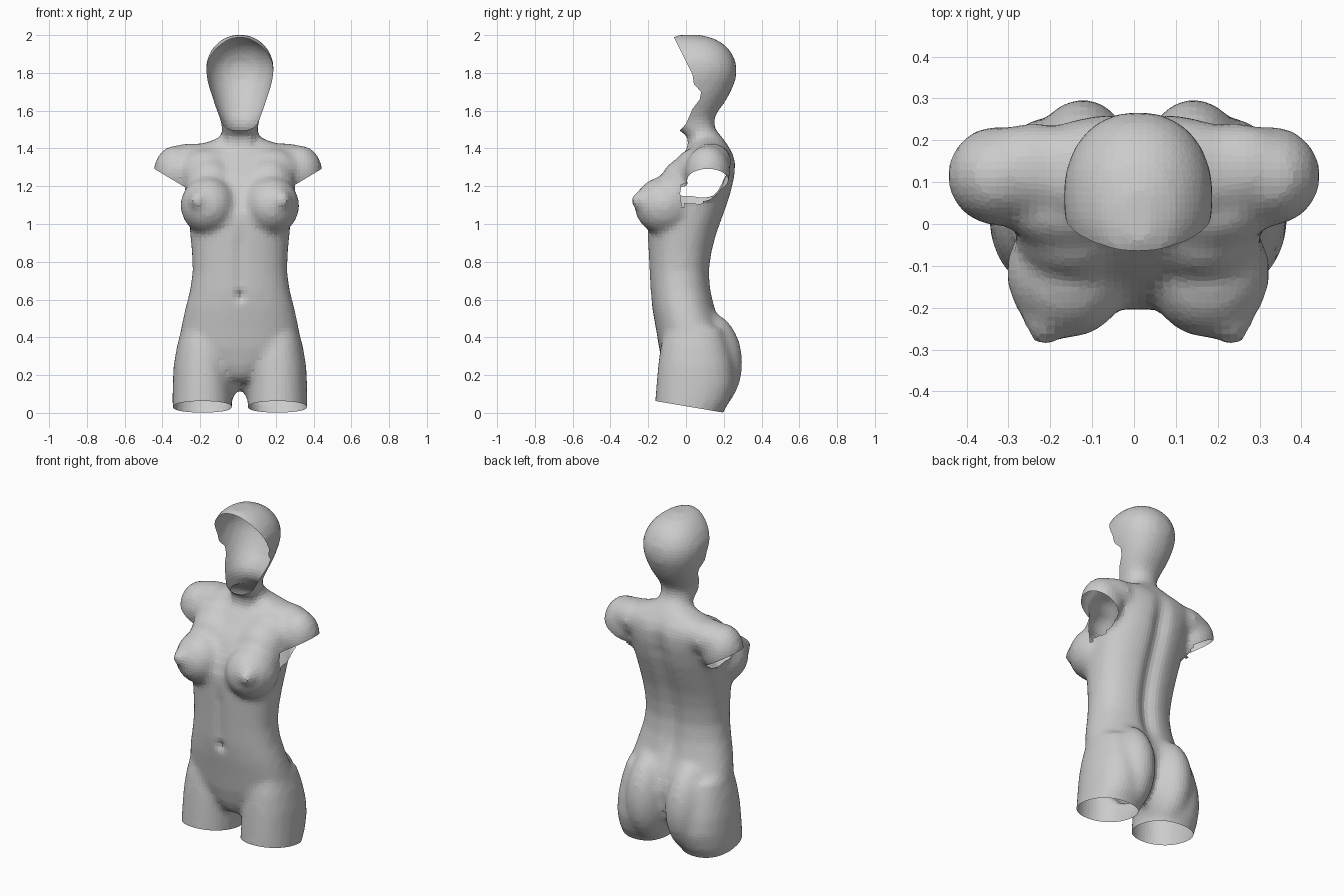
import bpy, bmesh
from math import sin, cos, pi, exp, radians
from mathutils import Matrix, Vector

if "Cube" in bpy.data.objects:
    bpy.data.objects.remove(bpy.data.objects["Cube"])

CX = 0.01          # body axis
bm = bmesh.new()


def loft(rings, cx=CX, power=2.0, n=40):
    """Closed loft of rings (z, half width, y front, y back)."""
    loops = []
    for z, w, yf, yb in rings:
        loop = []
        for i in range(n):
            c, s = cos(2 * pi * i / n), sin(2 * pi * i / n)
            px = abs(c) ** (2 / power) * (1 if c > 0 else -1)
            py = abs(s) ** (2 / power) * (1 if s > 0 else -1)
            loop.append(bm.verts.new((cx + w * px, (yf + yb) / 2 + (yb - yf) / 2 * py, z)))
        loops.append(loop)
    for a, b in zip(loops, loops[1:]):
        for i in range(n):
            j = (i + 1) % n
            bm.faces.new((a[i], a[j], b[j], b[i]))
    bm.faces.new(loops[0][::-1])
    bm.faces.new(loops[-1])


def ball(loc, size, rot=None):
    m = Matrix.Translation(loc) @ (rot or Matrix()) @ Matrix.Diagonal((*size, 1))
    bmesh.ops.create_uvsphere(bm, u_segments=32, v_segments=20, radius=1, matrix=m)


# Torso
loft([(.165, .05, -.07, .12), (.2, .1, -.1, .17), (.25, .2, -.12, .2), (.34, .315, -.142, .215),
      (.45, .312, -.16, .195), (.55, .29, -.178, .158), (.65, .264, -.19, .135), (.75, .25, -.195, .128),
      (.85, .254, -.2, .142), (.95, .264, -.205, .168), (1.05, .272, -.205, .205), (1.15, .275, -.17, .24),
      (1.25, .28, -.115, .263), (1.33, .3, -.05, .265), (1.38, .3, -.01, .248), (1.41, .26, .025, .225),
      (1.435, .17, .03, .21), (1.46, .1, .03, .19)], power=2.3)

# Neck and head
loft([(1.33, .14, .0, .24), (1.40, .13, .015, .225), (1.45, .103, .015, .198), (1.475, .096, .0, .178),
      (1.49, .095, -.035, .165), (1.52, .097, -.06, .15), (1.56, .106, -.09, .15), (1.6, .122, -.11, .172),
      (1.65, .14, -.125, .21), (1.7, .157, -.13, .237), (1.76, .172, -.14, .262), (1.81, .18, -.14, .27),
      (1.86, .177, -.14, .263), (1.91, .158, -.125, .24), (1.95, .128, -.105, .205), (1.98, .09, -.085, .155),
      (2.0, .04, -.05, .09)], power=2.2)

for s in (-1, 1):
    # Thighs and buttocks
    loft([(-.1, .15, -.16, .16), (0, .156, -.163, .195), (.06, .158, -.163, .232), (.15, .157, -.157, .258),
          (.25, .152, -.148, .25), (.35, .135, -.135, .225), (.45, .11, -.11, .19)],
         cx=CX + s * .199, power=2.2)
    ball((CX + s * .133, .1, .265), (.134, .2, .275))
    # Breasts with nipples
    ball((CX + s * .168, -.115, 1.098), (.147, .158, .153))
    ball((CX + s * .155, -.01, 1.19), (.14, .132, .16))
    ball((CX + s * .215, -.235, 1.125), (.058, .05, .055))
    ball((CX + s * .228, -.278, 1.125), (.028, .018, .028))
    # Chest to shoulder, deltoid, shoulder blade
    ball((CX + s * .17, .04, 1.28), (.15, .105, .12))
    ball((s * .325, .115, 1.275), (.122, .12, .143))
    ball((s * .24, .13, 1.33), (.16, .112, .098))
    # Neck cords
    ball((CX + s * .04, .028, 1.43), (.018, .025, .07), Matrix.Rotation(s * radians(22), 4, 'Y'))

# Fuse all parts into one skin
mesh = bpy.data.meshes.new("torso")
bm.to_mesh(mesh)
bm.free()
body = bpy.data.objects.new("mannequin_torso", mesh)
bpy.context.collection.objects.link(body)
rm = body.modifiers.new("fuse", 'REMESH')
rm.mode = 'VOXEL'
rm.voxel_size = .02
sm = body.modifiers.new("soften", 'SMOOTH')
sm.factor = .5
sm.iterations = 8
bm = bmesh.new()
bm.from_object(body, bpy.context.evaluated_depsgraph_get())
body.modifiers.clear()


def fade(z, a, b, soft):
    return max(0, min(1, (z - a) / soft, (b - z) / soft))


# Spine furrow, belly line, navel
for v in bm.verts:
    x, y, z = v.co.x - CX, v.co.y, v.co.z
    if y > .08:
        v.co.y -= .03 * exp(-(x / .05) ** 2) * fade(z, .4, 1.42, .2)
    if y < -.08:
        v.co.y += .01 * exp(-(x / .03) ** 2) * fade(z, .6, 1.0, .1)
        v.co.y += .02 * exp(-(x / .025) ** 2 - ((z - .62) / .03) ** 2)


def cut(co, no, region, drop=None):
    """Slice the faces inside a region, then remove those that drop() picks."""
    co, no = Vector(co), Vector(no).normalized()
    faces = [f for f in bm.faces if region(f.calc_center_median())]
    geom = set(faces) | {e for f in faces for e in f.edges} | {v for f in faces for v in f.verts}
    bmesh.ops.bisect_plane(bm, geom=list(geom), plane_co=co, plane_no=no)
    if drop:
        gone = [f for f in bm.faces if drop(f.calc_center_median())
                and (f.calc_center_median() - co).dot(no) > 0]
        bmesh.ops.delete(bm, geom=gone, context='FACES')


# Open thigh ends
low = lambda c: c.z < .2
cut((0, .19, .003), (0, -.17, -1), low, low)

# Open arm ends
for s in (-1, 1):
    arm = lambda c: c.x * s > .278 and 1.1 < c.z < 1.36 and c.y > -.03
    cut((s * .44, 0, 1.29), (s * .09, 0, -.15), arm, arm)

# Open face
edge = [(-.065, 1.99), (0, 1.86), (.035, 1.79), (.042, 1.74), (.08, 1.70), (.073, 1.66),
        (.035, 1.61), (.0, 1.53), (-.035, 1.492)]
for (y0, z0), (y1, z1) in zip(edge, edge[1:]):
    near = lambda c: z1 - .02 < c.z < z0 + .02 and c.y < .15
    cut((0, y0, z0), (0, z1 - z0, y0 - y1), near)


def in_face(c):
    for (y0, z0), (y1, z1) in zip(edge, edge[1:]):
        if z1 <= c.z <= z0:
            return c.y < y0 + (y1 - y0) * (c.z - z0) / (z1 - z0)
    return c.z > 1.9 and c.y < -.065


bmesh.ops.delete(bm, geom=[f for f in bm.faces if in_face(f.calc_center_median())], context='FACES')
bm.to_mesh(mesh)
bm.free()
for p in mesh.polygons:
    p.use_smooth = False
